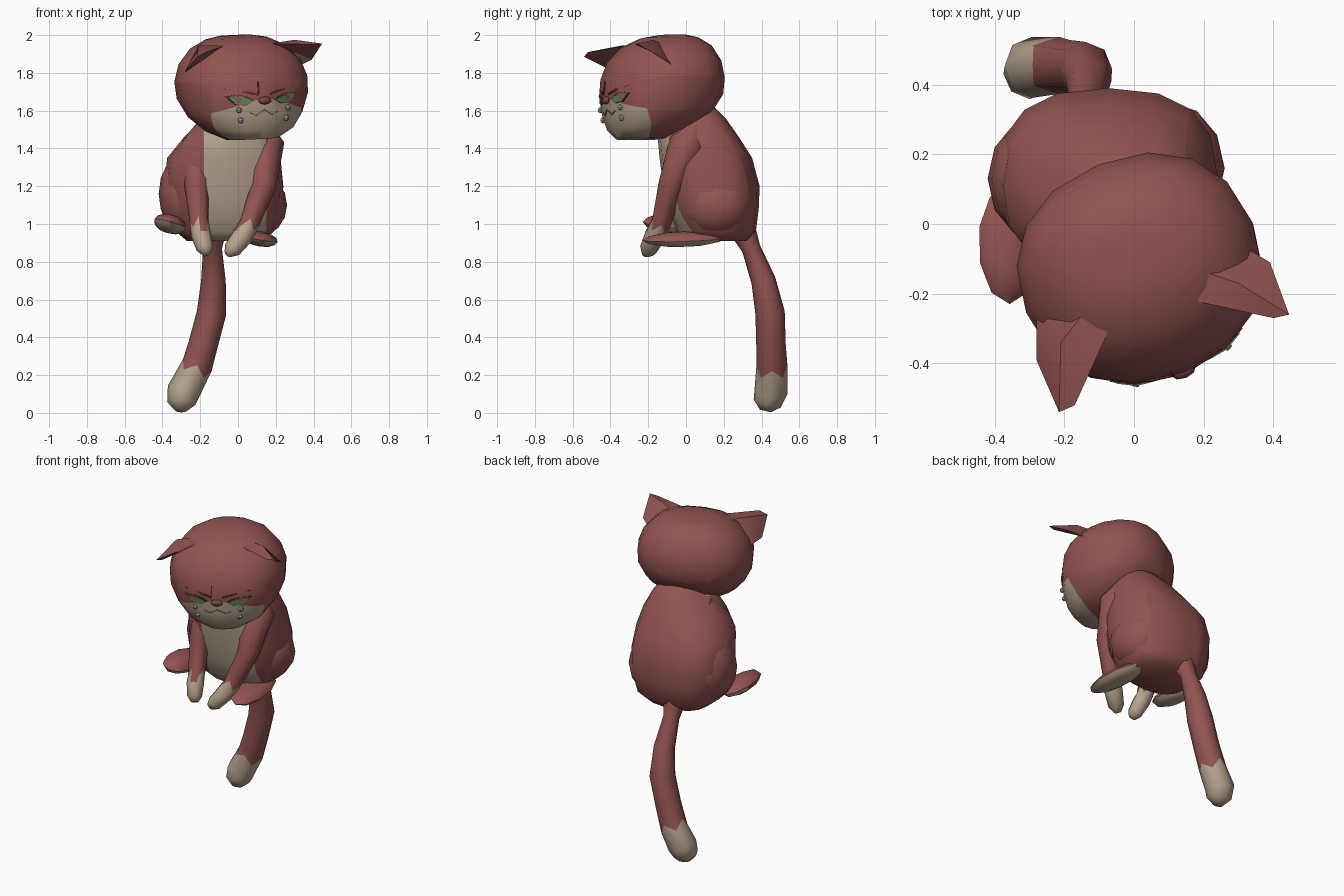
import bpy, bmesh, math
from mathutils import Vector, Matrix
from mathutils.bvhtree import BVHTree

if "Cube" in bpy.data.objects:
    bpy.data.objects.remove(bpy.data.objects["Cube"])


def mat(name, r, g, b):
    m = bpy.data.materials.new(name)
    m.diffuse_color = (r, g, b, 1)
    m.use_nodes = True
    m.node_tree.nodes["Principled BSDF"].inputs["Base Color"].default_value = m.diffuse_color
    return m


RED = mat("russet fur", 0.29, 0.09, 0.083)
CREAM = mat("cream fur", 0.47, 0.37, 0.27)
DARK = mat("dark russet", 0.10, 0.025, 0.025)
GREEN = mat("eye green", 0.12, 0.26, 0.10)
GREY = mat("whisker bead grey", 0.42, 0.40, 0.37)
NOSE = mat("nose red", 0.20, 0.055, 0.055)
SHADE = mat("mouth brown", 0.34, 0.26, 0.19)


def finish(bm, name, mats, rule=None, angle=40, matrix=None):
    """Turn a bmesh into a shaded object; rule(centre, normal) picks the material slot."""
    bmesh.ops.recalc_face_normals(bm, faces=bm.faces)
    bm.normal_update()
    for f in bm.faces:
        if rule:
            f.material_index = int(rule(f.calc_center_median(), f.normal))
    me = bpy.data.meshes.new(name)
    bm.to_mesh(me)
    bm.free()
    ob = bpy.data.objects.new(name, me)
    bpy.context.collection.objects.link(ob)
    for m in mats:
        me.materials.append(m)
    if matrix:
        ob.matrix_world = matrix
    bpy.ops.object.select_all(action='DESELECT')
    ob.select_set(True)
    bpy.context.view_layer.objects.active = ob
    if angle:
        bpy.ops.object.shade_smooth_by_angle(angle=math.radians(angle))
    return ob


def loft(rings):
    bm = bmesh.new()
    vs = [[bm.verts.new(p) for p in r] for r in rings]
    n = len(rings[0])
    for a, b in zip(vs, vs[1:]):
        for i in range(n):
            bm.faces.new((a[i], a[(i + 1) % n], b[(i + 1) % n], b[i]))
    bm.faces.new(vs[0])
    bm.faces.new(vs[-1])
    return bm


def flat_ring(z, cx, w, yf, yb, power=0.9, n=16):
    """Horizontal oval with its widest line midway between front and back."""
    cy, ry = (yf + yb) / 2, (yb - yf) / 2
    out = []
    for i in range(n):
        t = 2 * math.pi * i / n
        sq = lambda v: math.copysign(abs(v) ** power, v)
        out.append(Vector((cx + w * sq(math.cos(t)), cy + ry * sq(math.sin(t)), z)))
    return out


def tube(path, n=8, zig=None):
    """Round limb through (x, y, z, radius) points; ring number zig gets a jagged edge."""
    pts = [Vector(p[:3]) for p in path]
    rings = []
    for k, p in enumerate(path):
        d = (pts[min(k + 1, len(pts) - 1)] - pts[max(k - 1, 0)]).normalized()
        q = Vector((0, 0, -1)).rotation_difference(d)
        ring = []
        for i in range(n):
            t = 2 * math.pi * i / n
            v = pts[k] + q @ Vector((math.cos(t), math.sin(t), 0)) * p[3]
            if k == zig:
                v += d * (0.025 if i % 2 else -0.025)
            ring.append(v)
        rings.append(ring)
    return loft(rings)


def cut(bm, co, no):
    bmesh.ops.bisect_plane(bm, geom=bm.verts[:] + bm.edges[:] + bm.faces[:],
                           plane_co=co, plane_no=no)


def blob(center, size, rot=(0, 0, 0), seg=12, rings=8):
    bm = bmesh.new()
    bmesh.ops.create_uvsphere(bm, u_segments=seg, v_segments=rings, radius=0.5)
    m = Matrix.Translation(center)
    for a, ang in zip("ZYX", reversed(rot)):
        m = m @ Matrix.Rotation(math.radians(ang), 4, a)
    bm.transform(m @ Matrix.Diagonal((*size, 1)))
    return bm


# Torso with cream chest
torso = loft([flat_ring(*r, 0.8) for r in (
    (0.91, -0.07, 0.20, 0.00, 0.32), (0.96, -0.07, 0.26, -0.05, 0.37),
    (1.08, -0.07, 0.305, -0.09, 0.385), (1.20, -0.075, 0.315, -0.12, 0.39),
    (1.35, -0.075, 0.30, -0.14, 0.35), (1.46, -0.04, 0.245, -0.15, 0.28),
    (1.56, -0.01, 0.17, -0.13, 0.21), (1.64, 0.0, 0.10, -0.08, 0.13))])
cut(torso, (-0.18, 0, 0), (1, 0, 0))
cut(torso, (0.15, 0, 0), (1, 0, 0))
finish(torso, "torso", [RED, CREAM],
       lambda c, n: c.y < 0.04 and -0.18 < c.x < 0.15 and c.z > 0.92, angle=50)

# Hind legs: thighs and feet with pale soles
for side, c, size in (("right", (0.10, 0.16, 1.10), (0.32, 0.38, 0.34)),
                      ("left", (-0.27, 0.13, 1.16), (0.30, 0.36, 0.44))):
    finish(blob(c, size), side + "_thigh", [RED])
for side, c, size, rot in (
        ("right", (0.12, -0.01, 0.92), (0.18, 0.44, 0.08), (2, 8, 5)),
        ("left", (-0.36, -0.06, 1.00), (0.18, 0.34, 0.10), (-4, 15, 0))):
    finish(blob(c, size, rot, 10, 6), side + "_hind_foot", [RED, CREAM],
           lambda c, n: n.z < -0.2)

# Front legs with cream paws
for side, path in (
        ("left", ((-0.17, 0.05, 1.52, 0.05), (-0.20, 0.01, 1.43, 0.095),
                  (-0.22, -0.08, 1.20, 0.064), (-0.205, -0.135, 1.0, 0.05),
                  (-0.195, -0.165, 0.94, 0.053), (-0.175, -0.20, 0.87, 0.045),
                  (-0.165, -0.215, 0.84, 0.022))),
        ("right", ((0.13, 0.05, 1.52, 0.05), (0.145, 0.01, 1.43, 0.10),
                   (0.135, -0.08, 1.20, 0.068), (0.055, -0.135, 0.99, 0.052),
                   (0.02, -0.165, 0.93, 0.055), (-0.03, -0.20, 0.865, 0.047),
                   (-0.055, -0.215, 0.84, 0.022)))):
    finish(tube(path, 8, 3), side + "_front_leg", [RED, CREAM],
           lambda c, n: c.z < 0.985, angle=60)

# Tail hanging down, cream tip
finish(tube(((-0.13, 0.30, 0.97, 0.07), (-0.135, 0.345, 0.87, 0.05),
             (-0.13, 0.41, 0.70, 0.065), (-0.14, 0.445, 0.53, 0.078),
             (-0.185, 0.45, 0.36, 0.078), (-0.225, 0.455, 0.23, 0.082),
             (-0.29, 0.45, 0.11, 0.088), (-0.30, 0.43, 0.05, 0.075),
             (-0.30, 0.42, 0.01, 0.03)), 8, 5),
       "tail", [RED, CREAM], lambda c, n: c.z < 0.23, angle=60)

# Head, built facing -y about its own centre, then turned
HEAD = (Matrix.Translation((0.02, -0.13, 1.72)) @ Matrix.Rotation(math.radians(22), 4, 'Z')
        @ Matrix.Rotation(math.radians(-3), 4, 'Y'))
head = loft([flat_ring(z, 0, w, -f, b) for z, w, f, b in (
    (-0.27, 0.13, 0.25, 0.02), (-0.22, 0.23, 0.29, 0.13), (-0.14, 0.30, 0.31, 0.25),
    (-0.04, 0.345, 0.32, 0.315), (0.05, 0.35, 0.31, 0.325), (0.14, 0.32, 0.275, 0.31),
    (0.22, 0.25, 0.20, 0.265), (0.265, 0.16, 0.10, 0.20), (0.28, 0.08, 0.01, 0.14))])
for s in (-1, 1):
    cut(head, (0, 0, -0.05), (0.27 * s, 0, 1))
cut(head, (0, -0.15, -0.22), (0, 1, 0.4))
skin = BVHTree.FromBMesh(head)
finish(head, "head", [RED, CREAM],
       lambda c, n: c.z < -0.05 - 0.27 * abs(c.x) and c.y + 0.4 * (c.z + 0.22) < -0.15,
       angle=50, matrix=HEAD)


def on_face(u, z, lift=0.0):
    return skin.ray_cast(Vector((u, -1, z)), Vector((0, 1, 0)))[0] - Vector((0, lift, 0))


def plate(name, pts, m, lift=0.006, s=1):
    """Thin patch lying on the face; pts are (across, up) corners."""
    bm = bmesh.new()
    front = [bm.verts.new(on_face(s * u, z, lift)) for u, z in pts]
    back = [bm.verts.new(on_face(s * u, z, -0.001)) for u, z in pts]
    n = len(pts)
    for i in range(n):
        bm.faces.new((front[i], front[(i + 1) % n], back[(i + 1) % n], back[i]))
    bm.faces.new(front)
    bm.faces.new(back)
    finish(bm, name, [m], angle=0, matrix=HEAD)


# Mirrored face details
for s, side in ((-1, "left"), (1, "right")):
    plate(side + "_eye_rim", ((0.06, -0.063), (0.10, -0.088), (0.16, -0.08),
                              (0.205, -0.035), (0.14, -0.028), (0.09, -0.042)), DARK, 0.004, s)
    plate(side + "_eye", ((0.066, -0.065), (0.10, -0.085), (0.157, -0.077),
                          (0.192, -0.043), (0.14, -0.038), (0.095, -0.05)), GREEN, 0.007, s)
    plate(side + "_brow", ((0.035, -0.038), (0.10, -0.022), (0.20, 0.004),
                           (0.10, -0.01), (0.035, -0.028)), DARK, 0.006, s)
    plate(side + "_mouth", ((0, -0.112), (0.045, -0.138), (0.085, -0.125),
                            (0.045, -0.145), (0, -0.12)), SHADE, 0.005, s)
    for k, (u, z) in enumerate(((0.14, -0.11), (0.13, -0.165))):
        finish(blob(on_face(s * u, z, 0.006), (0.032,) * 3, seg=6, rings=4),
               f"{side}_whisker_bead_{k + 1}", [GREY], angle=0, matrix=HEAD)
plate("frown_crease", ((-0.036, -0.03), (-0.028, -0.03), (-0.026, 0.035),
                       (-0.032, 0.035)), DARK, 0.006)

# Nose
finish(blob(on_face(0, -0.066, 0.0), (0.075, 0.04, 0.042), seg=8, rings=6),
       "nose", [NOSE], matrix=HEAD)

# Ears: folded shells with a raised back and a hollow beneath
for side, rim, ridge, hollow in (
        ("left", ((-0.28, -0.22, 1.80), (-0.28, -0.39, 1.81), (-0.215, -0.54, 1.885),
                  (-0.17, -0.52, 1.91), (-0.07, -0.30, 1.945), (-0.10, -0.20, 1.94)),
         (-0.21, -0.34, 1.945), (-0.18, -0.33, 1.87)),
        ("right", ((0.29, -0.05, 1.82), (0.39, -0.11, 1.87), (0.445, -0.26, 1.955),
                   (0.40, -0.27, 1.95), (0.17, -0.22, 1.955), (0.15, -0.12, 1.95)),
         (0.30, -0.17, 1.975), (0.30, -0.18, 1.91))):
    bm = bmesh.new()
    vs = [bm.verts.new(p) for p in rim]
    top, low = bm.verts.new(ridge), bm.verts.new(hollow)
    for i in range(len(vs)):
        a, b = vs[i], vs[(i + 1) % len(vs)]
        bm.faces.new((a, b, top))
        bm.faces.new((b, a, low))
    finish(bm, side + "_ear", [RED, CREAM],
           lambda c, n: n.z < 0 and c.x > 0.3 and c.z < 1.88, angle=35)
